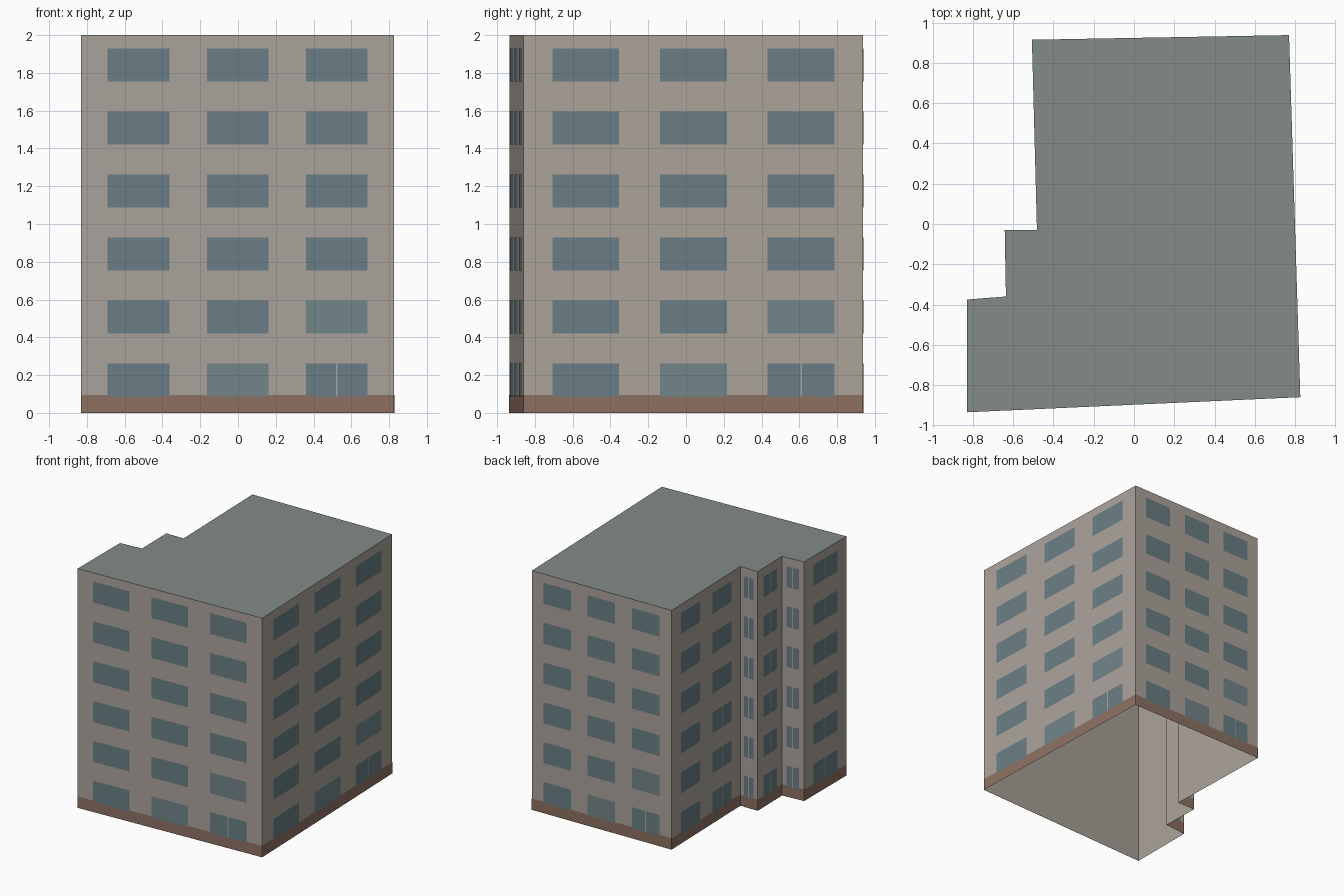
import bpy
from mathutils import Vector

if "Cube" in bpy.data.objects:
    bpy.data.objects.remove(bpy.data.objects["Cube"])

HEIGHT = 2.0
FLOORS = 6
FLOOR_H = HEIGHT / FLOORS

# Footprint, counter-clockwise from the front left corner
plan = [Vector(p) for p in [(-0.83, -0.935), (0.826, -0.86), (0.77, 0.938), (-0.507, 0.915),
                            (-0.482, -0.03), (-0.642, -0.03), (-0.636, -0.36), (-0.83, -0.375)]]
# Window columns on each wall, and layout (centres, width) as fractions of wall length
columns = [3, 3, 3, 2, 1, 1, 1, 1]
layout = {3: ((0.183, 0.5, 0.817), 0.197), 2: ((0.27, 0.73), 0.28), 1: ((0.5,), 0.56)}


def material(name, rgb):
    m = bpy.data.materials.new(name)
    m.diffuse_color = (*rgb, 1)
    m.use_nodes = True
    m.node_tree.nodes["Principled BSDF"].inputs["Base Color"].default_value = m.diffuse_color
    return m


wall_mat = material("plaster", (0.41, 0.37, 0.33))
roof_mat = material("roof_grey", (0.23, 0.26, 0.25))
brick_mat = material("brick", (0.27, 0.165, 0.125))
glass_mat = material("glass", (0.145, 0.21, 0.235))
pale_mat = material("pale_glass", (0.17, 0.235, 0.25))
frame_mat = material("frame", (0.38, 0.38, 0.36))


def build(name, faces, mat):
    verts, polys = [], []
    for f in faces:
        polys.append(range(len(verts), len(verts) + len(f)))
        verts += f
    mesh = bpy.data.meshes.new(name)
    mesh.from_pydata(verts, [], [list(p) for p in polys])
    mesh.materials.append(mat)
    obj = bpy.data.objects.new(name, mesh)
    bpy.context.collection.objects.link(obj)
    return obj


def panel(i, u0, u1, z0, z1, offset=0.0):
    """Rectangle on wall i, between fractions u0 and u1 of its length."""
    a, b = plan[i], plan[(i + 1) % len(plan)]
    d = b - a
    n = Vector((d.y, -d.x)).normalized() * offset
    p, q = a + d * u0 + n, a + d * u1 + n
    return [(p.x, p.y, z0), (q.x, q.y, z0), (q.x, q.y, z1), (p.x, p.y, z1)]


sides = range(len(plan))

# Outer shell: walls and flat roof, open underneath
build("walls", [panel(i, 0, 1, 0, HEIGHT) for i in sides], wall_mat)
build("roof", [[(p.x, p.y, HEIGHT) for p in plan]], roof_mat)

# Brick plinth facing around the foot
build("plinth", [panel(i, 0, 1, 0, 0.095, 0.0015) for i in sides], brick_mat)

# Window grid on every wall, with a few paler panes and split panes
glass, pale, bars = [], [], []
for i in sides:
    n = columns[i]
    centres, w = layout[n]
    length = (plan[(i + 1) % len(plan)] - plan[i]).length
    for floor in range(FLOORS):
        z0 = floor * FLOOR_H + 0.087
        z1 = z0 + 0.175
        for col, c in enumerate(centres):
            is_pale = n == 3 and (col, floor) in ((1, 0), (2, 1))
            target = pale if is_pale else glass
            target.append(panel(i, c - w / 2, c + w / 2, z0, z1, 0.003))
            last = col == n - 1
            if last and (n == 1 or floor < (1 if n == 3 else 3)):
                h = 0.004 / length
                bars.append(panel(i, c - h, c + h, z0, z1, 0.0045))
build("windows", glass, glass_mat)
build("pale_windows", pale, pale_mat)
build("window_bars", bars, frame_mat)
